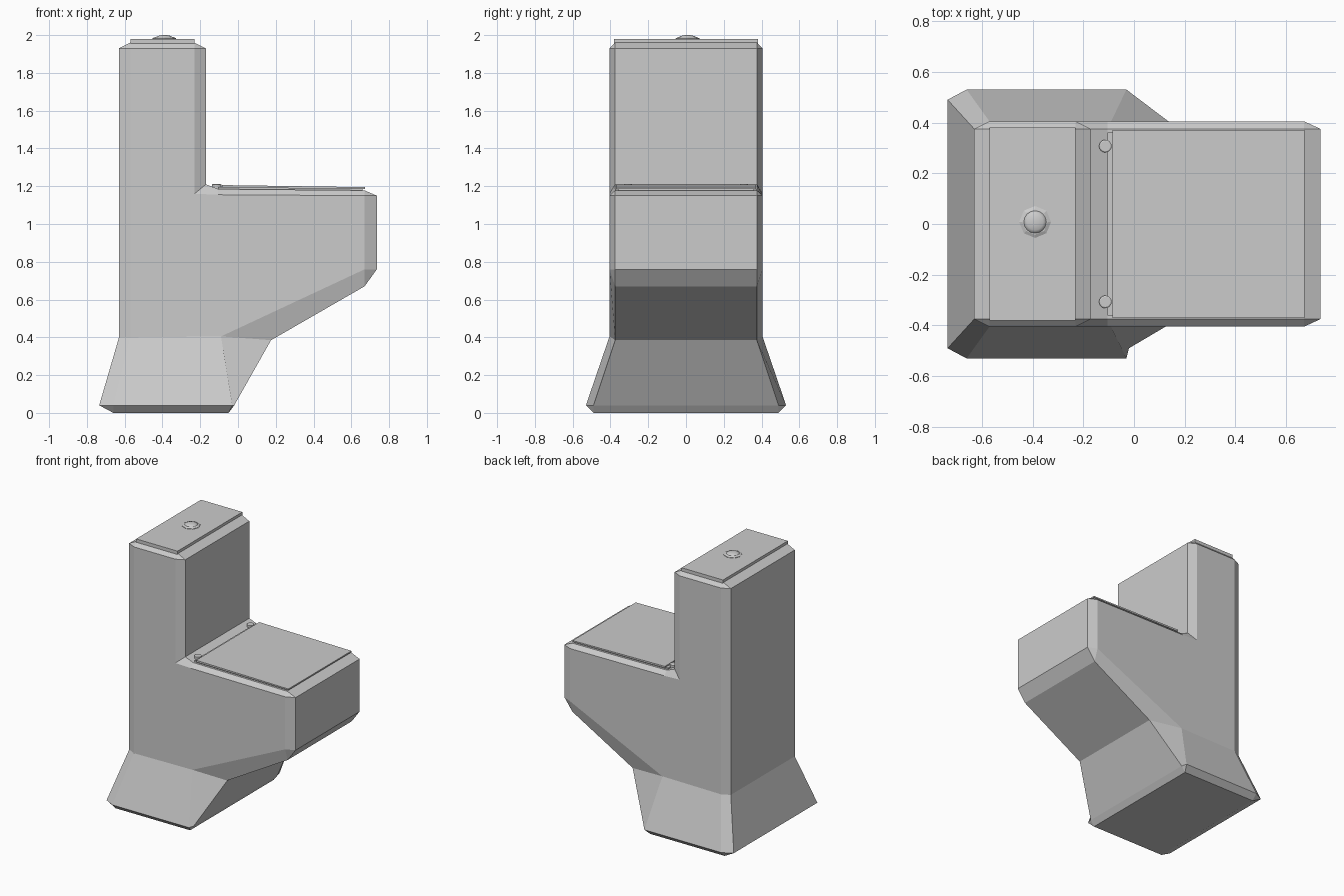
import bpy, bmesh, math

if "Cube" in bpy.data.objects:
    bpy.data.objects.remove(bpy.data.objects["Cube"])


def finish(name, bm):
    bmesh.ops.remove_doubles(bm, verts=bm.verts, dist=1e-4)
    bmesh.ops.recalc_face_normals(bm, faces=bm.faces)
    me = bpy.data.meshes.new(name)
    bm.to_mesh(me)
    bm.free()
    ob = bpy.data.objects.new(name, me)
    bpy.context.collection.objects.link(ob)
    return ob


def prism(name, profile, half_y):
    # side profile (x, z) extruded across y
    bm = bmesh.new()
    a, b = [[bm.verts.new((x, s * half_y, z)) for x, z in profile] for s in (-1, 1)]
    bm.faces.new(a)
    bm.faces.new(b)
    n = len(a)
    for i in range(n):
        j = (i + 1) % n
        bm.faces.new((a[i], a[j], b[j], b[i]))
    return finish(name, bm)


def lathe(name, rings, sides, loc, smooth=False):
    # stacked rings (radius, z)
    bm = bmesh.new()
    loops = [[bm.verts.new((loc[0] + r * math.cos(2 * math.pi * k / sides),
                            loc[1] + r * math.sin(2 * math.pi * k / sides), z))
              for k in range(sides)] for r, z in rings]
    for lo, hi in zip(loops, loops[1:]):
        for k in range(sides):
            m = (k + 1) % sides
            bm.faces.new((lo[k], lo[m], hi[m], hi[k]))
    bm.faces.new(loops[0])
    bm.faces.new(loops[-1])
    for f in bm.faces:
        f.smooth = smooth and abs(f.calc_center_median().z - rings[0][1]) > 1e-4
    return finish(name, bm)


# Body: central outline and chamfered side outline, paired point by point
Y1, Y2, B1, B2 = 0.375, 0.405, 0.49, 0.53
outline = [  # centre x, z, y half | side x, z, y half
    (-.63, .40, Y1, -.57, .40, Y2),
    (-.63, 1.93, Y1, -.57, 1.93, Y2),
    (-.57, 1.96, Y1, -.57, 1.93, Y2),
    (-.23, 1.96, Y1, -.23, 1.93, Y2),
    (-.17, 1.93, Y1, -.23, 1.93, Y2),
    (-.17, 1.21, Y1, -.23, 1.16, Y2),
    (-.105, 1.185, Y1, -.105, 1.155, Y2),
    (.67, 1.178, Y1, .67, 1.15, Y2),
    (.735, 1.15, Y1, .67, 1.15, Y2),
    (.735, .76, Y1, .67, .76, Y2),
    (.67, .67, Y1, .67, .76, Y2),
    (.175, .385, Y1, -.09, .405, Y2),
    (-.02, .04, B1, -.03, .04, B2),
    (-.05, 0, B1, -.05, 0, B1),
    (-.66, 0, B1, -.66, 0, B1),
    (-.735, .04, B1, -.66, .04, B2),
]
bm = bmesh.new()
rows = [[bm.verts.new(c) for c in ((qx, -qy, qz), (px, -py, pz), (px, py, pz), (qx, qy, qz))]
        for px, pz, py, qx, qz, qy in outline]
for i, r in enumerate(rows):
    s = rows[(i + 1) % len(rows)]
    for k in range(3):
        bm.faces.new((r[k], r[k + 1], s[k + 1], s[k]))
side_loops = [(0, 1, 3, 5, 6, 7, 9, 11), (0, 11, 12, 15), (12, 13, 14, 15)]
# weld coincident points before closing the two sides
for k in (0, 3):
    for loop in side_loops:
        bm.faces.new([rows[i][k] for i in loop])
finish("toilet_body", bm)

# Tank lid
prism("tank_lid", [(-.57, 1.955), (-.23, 1.955), (-.23, 1.98), (-.57, 1.98)], 0.38)

# Flush button: octagonal collar and dome
lathe("button_collar", [(.063, 1.975), (.063, 1.983), (.05, 1.989)], 8, (-.39, .008))
lathe("flush_button", [(.046, 1.983), (.044, 1.99), (.032, 1.996), (.015, 1.9995), (.004, 2.0)],
      16, (-.39, .008), True)

# Seat and lid, sloping slightly forward
prism("seat", [(-.105, 1.17), (.66, 1.165), (.66, 1.188), (-.105, 1.196)], 0.36)
prism("seat_lid", [(-.085, 1.193), (.672, 1.185), (.672, 1.195), (-.085, 1.206)], 0.37)

# Hinges
for s, side in ((-1, "left"), (1, "right")):
    lathe(side + "_hinge", [(.025, 1.17), (.025, 1.208), (.02, 1.211)], 16, (-.113, s * .307))
